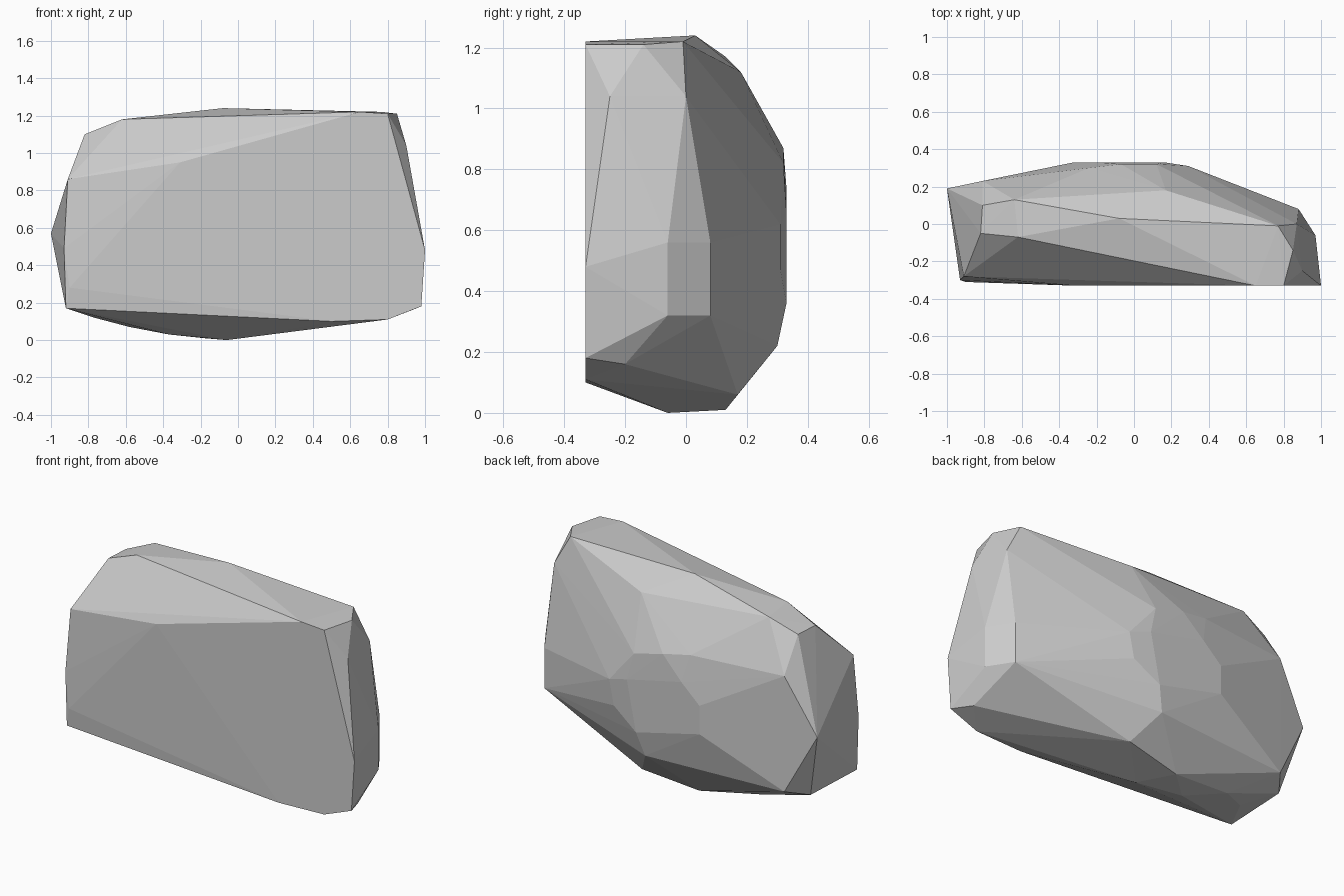
import bpy
import bmesh

# Remove the default cube only
default_cube = bpy.data.objects.get("Cube")
if default_cube:
    bpy.data.objects.remove(default_cube, do_unlink=True)

# Chisel corners of the boulder, grouped by the side they shape
front_corners = [
    (-.91, -.28, .86), (-.93, -.30, .49), (-.90, -.31, .28), (-.92, -.30, .17),
    (.50, -.33, .10), (.80, -.33, .11), (.98, -.33, .18), (1, -.33, .48),
    (.80, -.33, 1.21), (.65, -.33, 1.22), (-.31, -.33, .95),
]
crown_corners = [
    (-.82, -.05, 1.1), (-.62, -.07, 1.18), (-.81, .10, 1.1), (-.64, .13, 1.17),
    (-.08, .03, 1.24), (.77, -.01, 1.22), (.85, -.14, 1.21), (.17, .18, 1.12),
]
end_corners = [
    (.90, -.25, 1.04), (.87, 0, 1.04), (.97, -.06, .56), (.88, .08, .56),
    (.97, -.06, .32), (.88, .08, .32), (.93, -.20, .16),
    (-1, .19, .57), (-.81, .23, .90), (-.81, .23, .21),
]
back_corners = [
    (-.24, .30, .90), (-.07, .32, .87), (.12, .32, .82), (.29, .31, .62),
    (.16, .33, .66), (.26, .31, .47), (.10, .33, .36), (.06, .30, .22),
    (-.32, .33, .46), (-.32, .33, .63), (-.20, .33, .74), (-.28, .25, .21),
]
base_corners = [
    (-.06, -.06, 0), (-.37, -.05, .03), (-.18, .13, .01), (.17, .17, .06),
    (-.58, .07, .07), (-.77, -.05, .12), (-.90, .11, .17),
]


def make_material(name, colour):
    """Plain single-colour stone material."""
    material = bpy.data.materials.new(name)
    material.use_nodes = True
    material.diffuse_color = colour
    shader = next(n for n in material.node_tree.nodes if n.type == "BSDF_PRINCIPLED")
    shader.inputs["Base Color"].default_value = colour
    shader.inputs["Roughness"].default_value = 0.9
    return material


def make_hull(name, corner_groups, material):
    """Wrap a tight faceted skin around all corners."""
    bm = bmesh.new()
    for group in corner_groups:
        for corner in group:
            bm.verts.new(corner)
    bmesh.ops.convex_hull(bm, input=list(bm.verts))
    # Drop any corner that ended up inside the skin
    loose = [v for v in bm.verts if not v.link_faces]
    bmesh.ops.delete(bm, geom=loose, context="VERTS")
    bmesh.ops.recalc_face_normals(bm, faces=list(bm.faces))
    for face in bm.faces:
        face.smooth = False
    mesh = bpy.data.meshes.new(name)
    bm.to_mesh(mesh)
    bm.free()
    mesh.materials.append(material)
    rock = bpy.data.objects.new(name, mesh)
    bpy.context.collection.objects.link(rock)
    return rock


# Single faceted boulder
stone_grey = make_material("stone grey", (0.6, 0.6, 0.6, 1))
make_hull(
    "boulder",
    [front_corners, crown_corners, end_corners, back_corners, base_corners],
    stone_grey,
)
